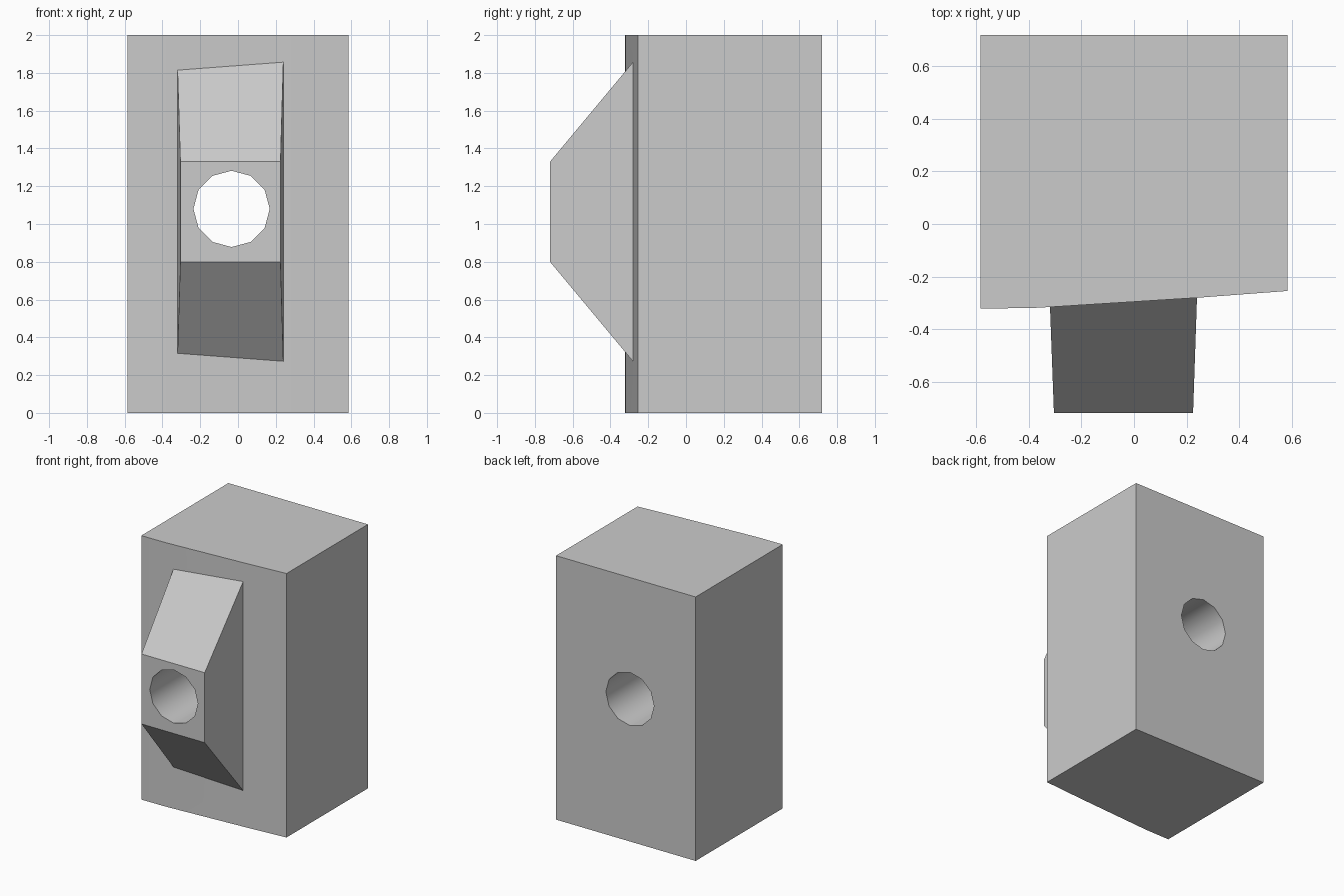
import bpy, bmesh, math

if "Cube" in bpy.data.objects:
    bpy.data.objects.remove(bpy.data.objects["Cube"])

grey = bpy.data.materials.new("grey")
grey.diffuse_color = (0.6, 0.6, 0.6, 1)
grey.use_nodes = True
grey.node_tree.nodes["Principled BSDF"].inputs["Base Color"].default_value = grey.diffuse_color


def make(name, bm):
    bmesh.ops.recalc_face_normals(bm, faces=bm.faces)
    me = bpy.data.meshes.new(name)
    bm.to_mesh(me)
    bm.free()
    ob = bpy.data.objects.new(name, me)
    bpy.context.collection.objects.link(ob)
    me.materials.append(grey)
    return ob


def loft(name, a, b):
    """Solid between two matching loops."""
    bm = bmesh.new()
    va, vb = [[bm.verts.new(p) for p in loop] for loop in (a, b)]
    bm.faces.new(va)
    bm.faces.new(vb)
    for i in range(len(a)):
        j = (i + 1) % len(a)
        bm.faces.new((va[i], va[j], vb[j], vb[i]))
    return make(name, bm)


# Body: plan outline with a gently bent front, extruded upward
plan = [(-0.585, 0.72), (-0.585, -0.322), (-0.39, -0.32), (-0.30, -0.315),
        (0.24, -0.281), (0.585, -0.255), (0.585, 0.72)]
body = loft("block_body", [(x, y, 0) for x, y in plan], [(x, y, 2) for x, y in plan])


# Boss: tapered wedge on the front, rooted inside the body
def boss_loop(y):
    d = y + 0.72
    x0, x1 = -0.305 - 0.037 * d, 0.225 + 0.034 * d
    z0, z1 = 0.80 - 1.2 * d, 1.33 + 1.2 * d
    return [(x0, y, z0), (x1, y, z0), (x1, y, z1), (x0, y, z1)]


boss = loft("front_boss", boss_loop(-0.72), boss_loop(-0.2))


# Bore: twelve-sided hole straight through
def ring(y):
    return [(-0.034 + 0.202 * math.cos(i * math.pi / 6), y,
             1.08 + 0.202 * math.sin(i * math.pi / 6)) for i in range(12)]


bore = loft("bore_cutter", ring(-1), ring(1))

# Join the boss and cut the bore
bpy.context.view_layer.objects.active = body
body.select_set(True)
for tool, op in ((boss, 'UNION'), (bore, 'DIFFERENCE')):
    mod = body.modifiers.new(op.lower(), 'BOOLEAN')
    mod.operation, mod.object, mod.solver = op, tool, 'EXACT'
    bpy.ops.object.modifier_apply(modifier=mod.name)
for tool in (boss, bore):
    bpy.data.objects.remove(tool)

bpy.ops.object.shade_smooth_by_angle(angle=math.radians(35))
